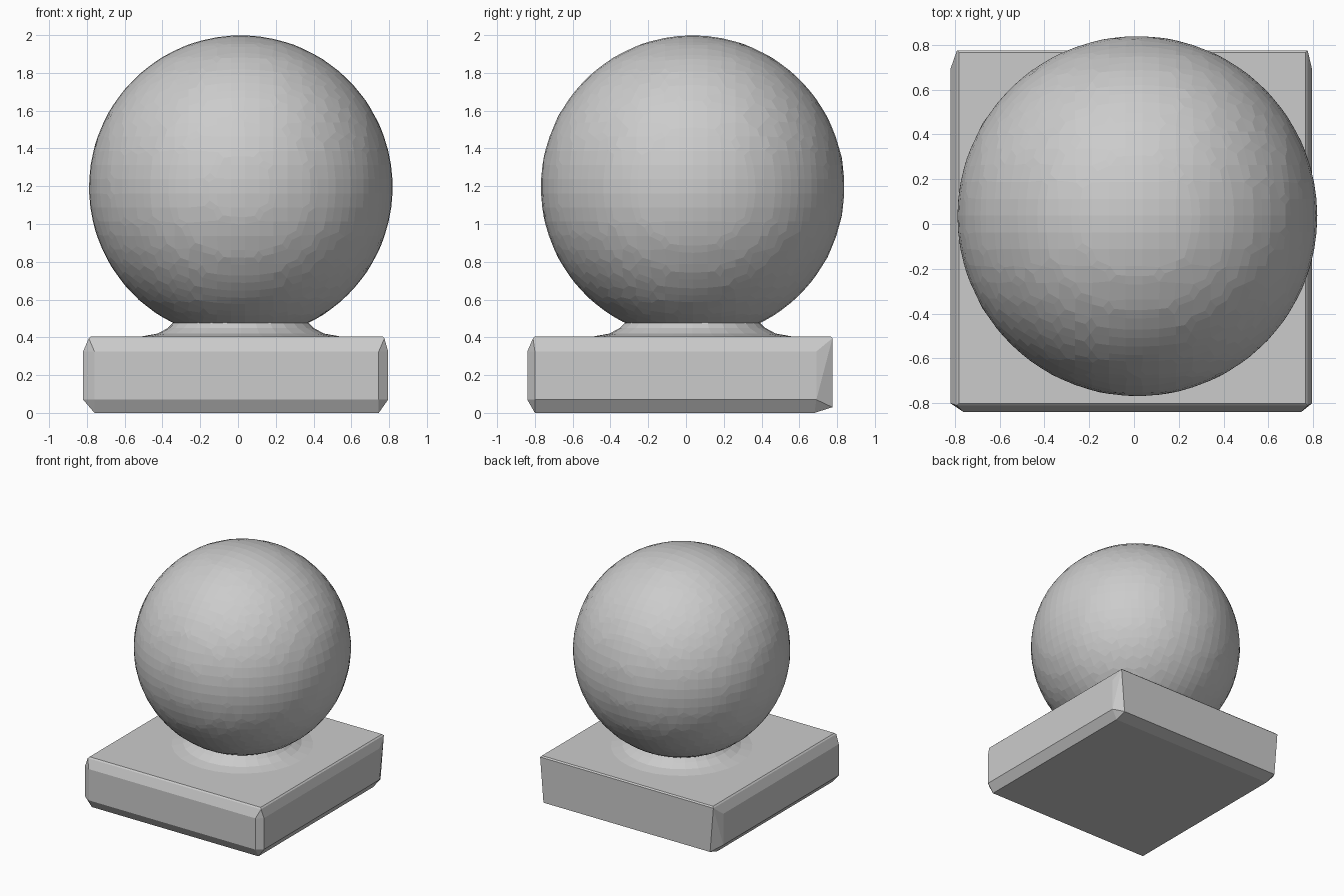
import bpy, bmesh, math
from mathutils import Matrix

cube = bpy.data.objects.get("Cube")
if cube:
    bpy.data.objects.remove(cube, do_unlink=True)

CENTRE = (0.015, 0.035, 1.195)
RADIUS = 0.806

stone = bpy.data.materials.new("grey_stone")
stone.use_nodes = True
stone.diffuse_color = (0.6, 0.6, 0.6, 1)
stone.node_tree.nodes["Principled BSDF"].inputs["Base Color"].default_value = (0.6, 0.6, 0.6, 1)


def make_object(name, bm):
    bmesh.ops.recalc_face_normals(bm, faces=bm.faces)
    mesh = bpy.data.meshes.new(name)
    bm.to_mesh(mesh)
    bm.free()
    mesh.materials.append(stone)
    obj = bpy.data.objects.new(name, mesh)
    bpy.context.collection.objects.link(obj)
    return obj


def rectangle(x0, x1, y0, y1, z):
    return [(x, y, z) for x in (x0, x1) for y in (y0, y1)]


# Square plinth: hull of chamfered outlines, with a sharper back edge
points = rectangle(-0.76, 0.745, -0.80, 0.68, 0)
points += rectangle(-0.76, 0.745, 0.68, 0.775, 0.03)
for z in (0.07, 0.325):
    points += rectangle(-0.82, 0.795, -0.80, 0.69, z)
    points += rectangle(-0.76, 0.745, -0.84, 0.775, z)
points += rectangle(-0.79, 0.775, -0.81, 0.775, 0.395)
points += rectangle(-0.78, 0.765, -0.80, 0.765, 0.405)
bm = bmesh.new()
for p in points:
    bm.verts.new(p)
hull = bmesh.ops.convex_hull(bm, input=bm.verts)
loose = set(hull["geom_interior"]) | set(hull["geom_unused"])
bmesh.ops.delete(bm, geom=[g for g in loose if isinstance(g, bmesh.types.BMVert)], context="VERTS")
bmesh.ops.dissolve_limit(bm, angle_limit=0.01, verts=bm.verts, edges=bm.edges)
make_object("plinth", bm)

# Flared neck: a short profile turned about the ball's axis
bm = bmesh.new()
sides = 28
rings = []
for r, z in ((0.53, 0.404), (0.44, 0.42), (0.385, 0.45), (0.355, 0.48)):
    rings.append([bm.verts.new((CENTRE[0] + r * math.cos(a), CENTRE[1] + r * math.sin(a), z))
                  for a in (2 * math.pi * i / sides for i in range(sides))])
for low, high in zip(rings, rings[1:]):
    for i in range(sides):
        j = (i + 1) % sides
        bm.faces.new((low[i], low[j], high[j], high[i]))
make_object("neck", bm)

# Ball, with a grid of flat facets
bm = bmesh.new()
bmesh.ops.create_icosphere(bm, subdivisions=5, radius=RADIUS, matrix=Matrix.Translation(CENTRE))
ball = make_object("ball", bm)
remesh = ball.modifiers.new("facets", "REMESH")
remesh.mode = "VOXEL"
remesh.voxel_size = 0.075
